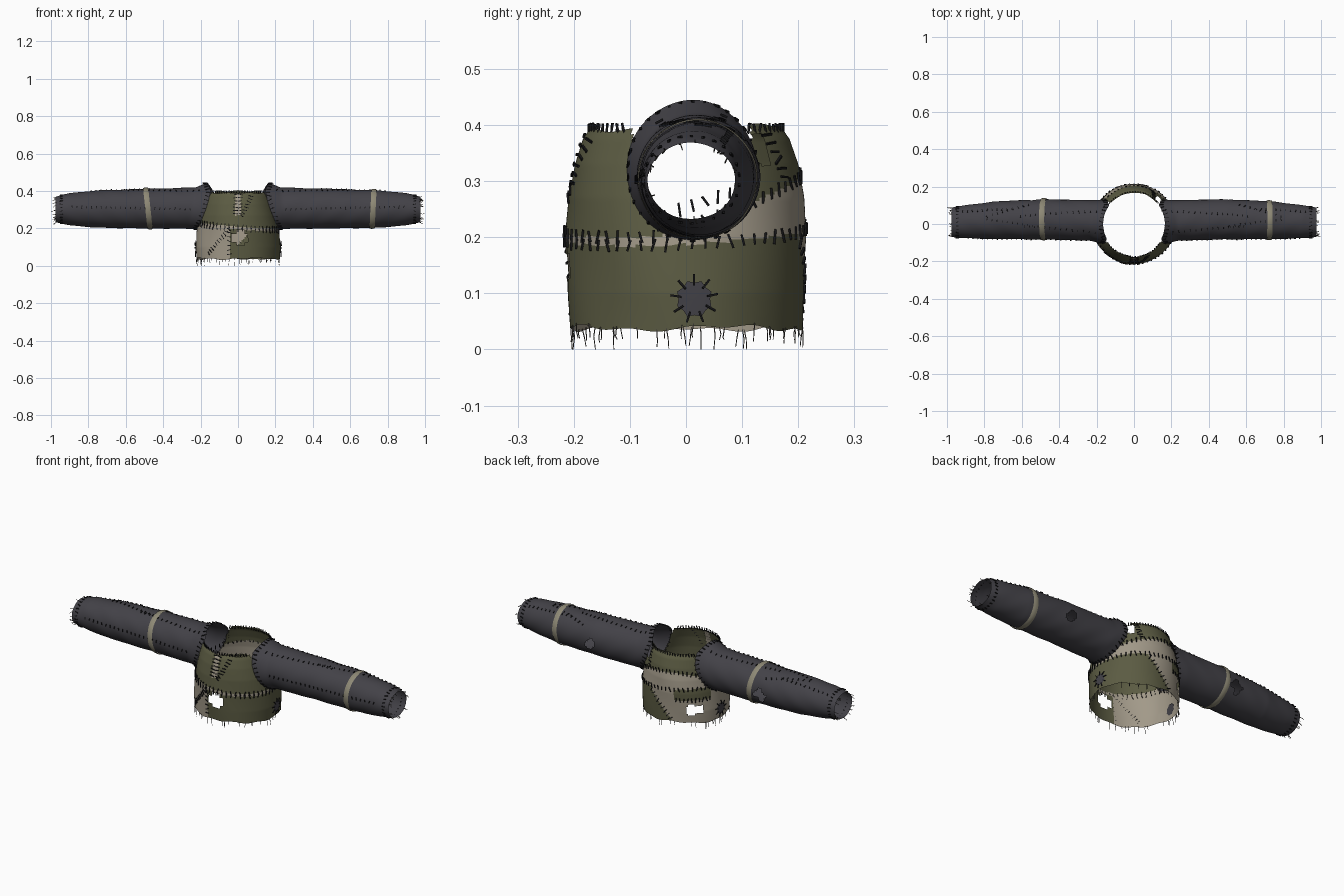
import bpy, bmesh, math, random
from mathutils import Vector

random.seed(4)
if "Cube" in bpy.data.objects:
    bpy.data.objects.remove(bpy.data.objects["Cube"])


def material(name, rgb):
    m = bpy.data.materials.new(name)
    m.use_nodes = True
    m.diffuse_color = (*rgb, 1)
    m.node_tree.nodes["Principled BSDF"].inputs["Base Color"].default_value = (*rgb, 1)
    return m


OLIVE = material("olive cloth", (0.105, 0.105, 0.055))
TAN = material("tan cloth", (0.36, 0.32, 0.25))
DARK = material("charcoal knit", (0.056, 0.054, 0.064))
BAND = material("khaki band", (0.27, 0.25, 0.18))
THREAD = material("black thread", (0.008, 0.008, 0.009))
FRAY = material("frayed thread", (0.05, 0.045, 0.04))


def finish(name, bm, mats, smooth=True):
    me = bpy.data.meshes.new(name)
    bmesh.ops.recalc_face_normals(bm, faces=bm.faces)
    for f in bm.faces:
        f.smooth = smooth
    bm.to_mesh(me)
    bm.free()
    for m in mats:
        me.materials.append(m)
    ob = bpy.data.objects.new(name, me)
    bpy.context.collection.objects.link(ob)
    return ob


def lookup(table, k):
    if k <= table[0][0]:
        return table[0][1:]
    for a, b in zip(table, table[1:]):
        if k <= b[0]:
            f = (k - a[0]) / (b[0] - a[0])
            return [p + (q - p) * f for p, q in zip(a[1:], b[1:])]
    return table[-1][1:]


def grid(point, rows, cols, rule):
    """Closed tube of quads; rule gives a material index, or None for a hole."""
    bm = bmesh.new()
    vs = [[bm.verts.new(point(i / rows, 2 * math.pi * j / cols)) for j in range(cols)]
          for i in range(rows + 1)]
    for i in range(rows):
        for j in range(cols):
            k = (j + 1) % cols
            quad = (vs[i][j], vs[i][k], vs[i + 1][k], vs[i + 1][j])
            c = sum((v.co for v in quad), Vector()) / 4
            m = rule(c, (i + .5) / rows, 2 * math.pi * (j + .5) / cols)
            if m is not None:
                bm.faces.new(quad).material_index = m
    bmesh.ops.delete(bm, geom=[v for v in bm.verts if not v.link_faces], context='VERTS')
    return bm


# Torso: height, half width, half depth
BODY = [(.03, .222, .207), (.1, .226, .21), (.2, .219, .215), (.27, .208, .21),
        (.33, .192, .199), (.375, .177, .184), (.4, .165, .167)]


def body(t, z, off=0):
    rx, ry = lookup(BODY, z)
    w = 1 + .006 * math.sin(5 * t + 20 * z)
    return Vector(((rx * w + off) * math.cos(t), (ry * w + off) * math.sin(t), z))


def hem(t):
    return .038 + .004 * math.sin(4 * t) + .003 * math.sin(11 * t + 1)


def body_grid(v, t):
    top = .395 + .006 * math.sin(t) + .003 * math.sin(9 * t)
    return body(t, hem(t) + (top - hem(t)) * v)


def strip_low(c):
    return .205 + .05 * c.y - .08 * c.x


def strip_high(c):
    return strip_low(c) + .015 + .3 * max(0, c.y + .05)


def body_rule(c, v, t):
    x, y, z = c
    deg = math.degrees(t)
    # armholes
    if ((y - .01) / .113) ** 2 + ((z - .32) / .123) ** 2 < .92 or (z > .32 and abs(y - .01) < .106):
        return None
    # torn holes: front, back right, left shoulder
    if y < 0 and (abs(x - .01) < .045 and abs(z - .15) < .022 or abs(x - .012) < .02 and abs(z - .15) < .04):
        return None
    if abs(deg - 135) < 11 and abs(z - .113) < .02 or abs(deg - 131) < 5 and abs(z - .113) < .03:
        return None
    if 32 < deg < 50 and .33 < z < .385:
        return None
    # patchwork
    if strip_low(c) < z < strip_high(c):
        return 1
    if z > strip_low(c):
        return 1 if y < 0 and abs(x) < .013 and .27 < z < .38 else 0
    if y < 0:
        return 1 if x < -.045 else 0
    if 108 < deg < 160 and .165 < z < .225:
        return 0
    return 1 if deg > 70 + (.2 - z) * 220 else 0


finish("torso", grid(body_grid, 64, 160, body_rule), [OLIVE, TAN])

# Sleeves: distance out, centre y and z, radius y and z
ARM = [(.19, .01, .32, .116, .125), (.25, .02, .308, .108, .11), (.5, .025, .306, .107, .106),
       (.75, .02, .303, .1, .1), (.9, .012, .303, .088, .086), (.95, .01, .302, .083, .075),
       (.975, .01, .3, .078, .068)]


def arm(side, d, a, off=0):
    cy, cz, ry, rz = lookup(ARM, d)
    w = 1 + .012 * math.sin(37 * d + 2 * a) * math.sin(3 * a + 9 * d)
    y = cy + (ry * w + off) * math.cos(a)
    z = cz + (rz * w + off) * math.sin(a)
    bx, by = lookup(BODY, z)
    start = bx * math.sqrt(max(.1, 1 - (y / by) ** 2))
    return Vector((side * (d + (start - .19) * max(0, 1 - (d - .19) / .25)), y, z))


def arm_rule(side):
    elbow = .5 if side > 0 else .54

    def rule(c, v, a):
        da = (a + .15 + math.pi) % (2 * math.pi) - math.pi
        torn = abs(abs(c.x) - elbow) / .035 + abs(da) / .4 < 1 + .25 * math.sin(9 * a + 80 * c.x)
        return None if torn else 0
    return rule


for side, name, band in ((1, "left", .722), (-1, "right", .482)):
    finish(name + "_sleeve", grid(lambda v, a: arm(side, .19 + .785 * v, a), 80, 64, arm_rule(side)), [DARK])
    slant = .05 if side > 0 else .12
    finish(name + "_band", grid(
        lambda v, a: arm(side, band - .014 + .028 * v + slant * .1 * math.sin(a), a, .004 + .002 * math.sin(math.pi * v)),
        4, 64, lambda c, v, a: 0), [BAND])


# Stitches and loose threads: thin bars gathered in two meshes
stitches, threads = bmesh.new(), bmesh.new()


def bar(bm, a, b, w):
    axis = (b - a).normalized()
    u = axis.orthogonal().normalized() * w
    n = axis.cross(u)
    ends = [[bm.verts.new(p + q) for q in (u, n, -u, -n)] for p in (a, b)]
    for i in range(4):
        j = (i + 1) % 4
        bm.faces.new((ends[0][i], ends[0][j], ends[1][j], ends[1][i]))
    bm.faces.new(ends[0][::-1])
    bm.faces.new(ends[1])


def seam(path, n, centre, length=.022):
    """Cross stitches along path(u), u from 0 to 1, facing away from centre(p)."""
    for i in range(n):
        u = (i + .5) / n
        p = path(u)
        tangent = (path(u + .01) - path(u - .01)).normalized()
        normal = (p - centre(p)).normalized()
        across = tangent.cross(normal).normalized() + tangent * random.uniform(-.4, .4)
        half = across * length * random.uniform(.4, .6)
        bar(stitches, p - half + normal * .002, p + half + normal * .002, .0028)


def spine(p):
    return Vector((0, 0, p.z))


def arm_core(p):
    return Vector((p.x, .015, .305))


def on_strip(edge):
    def path(u):
        t = 2 * math.pi * u
        return body(t, edge(body(t, .22)))
    return path


def line(t0, z0, t1, z1):
    return lambda u: body(math.radians(t0 + (t1 - t0) * u), z0 + (z1 - z0) * u)


seam(on_strip(strip_low), 58, spine)
seam(on_strip(strip_high), 58, spine)
for t0, z0, t1, z1, n in ((-135, .06, -101, .2, 11), (-94, .27, -94, .39, 7), (-86, .27, -86, .39, 7),
                          (-86, .26, -66, .38, 8), (104, .05, 70, .2, 9), (108, .165, 160, .165, 10),
                          (60, .3, 52, .39, 6), (-102, .05, -102, .19, 6)):
    seam(line(t0, z0, t1, z1), n, spine)
for t0 in (-142, 38):
    seam(line(t0, .394, t0 + 104, .394), 22, spine, .016)

for side in (1, -1):
    seam(lambda u: arm(side, .2, 2 * math.pi * u), 34, arm_core)
    seam(lambda u: arm(side, .945, 2 * math.pi * u), 26, arm_core, .014)
    for a0, a1, d0, d1 in ((2.2, 1.9, .22, .6), (1.1, 1.4, .22, .62), (1.95, 1.5, .5, .8), (.7, 1.4, .55, .8),
                           (1.0, .9, .64, .93), (3.2, 3, .25, .9)):
        seam(lambda u: arm(side, d0 + (d1 - d0) * u, a0 + (a1 - a0) * u), int((d1 - d0) / .026), arm_core, .012)
    # frayed cuff
    for i in range(22):
        a = random.uniform(0, 6.28)
        p = arm(side, .972, a)
        q = p + Vector((side * random.uniform(.01, .02), random.uniform(-.006, .006), random.uniform(-.014, .006)))
        if i == 0:
            q.x = side * .999
        bar(threads, p, q, .0013)

# Frayed hem
for i in range(46):
    t = random.uniform(0, 6.28)
    p = body(t, hem(t) + .004)
    q = p + Vector((random.uniform(-.004, .004), random.uniform(-.004, .004), -random.uniform(.008, .022)))
    r = q + Vector((random.uniform(-.003, .003), random.uniform(-.003, .003), 0))
    r.z = max(0, q.z - random.uniform(.002, .02)) if i % 8 else 0
    bar(threads, p, q, .0013)
    bar(threads, q, r, .0011)

# Round side patches, inside and outside, with radial stitches
for t0, name in ((.07, "left"), (math.pi - .07, "right")):
    for off, layer in ((.004, "outer"), (-.004, "inner")):
        bm = bmesh.new()
        hub = bm.verts.new(body(t0, .09, off))
        rim = []
        for i in range(16):
            a, r = i * math.pi / 8, .034 if i % 2 else .029
            rim.append(bm.verts.new(body(t0 + r * math.cos(a) / .22, .09 + r * math.sin(a), off)))
        for i in range(16):
            bm.faces.new((hub, rim[i], rim[(i + 1) % 16]))
        finish(name + "_patch_" + layer, bm, [DARK])
    for i in range(9):
        a = i * 2 * math.pi / 9 + .2
        ends = [body(t0 + r * math.cos(a) / .22, .09 + r * math.sin(a), .006) for r in (.024, .044)]
        bar(stitches, *ends, .0026)

finish("stitches", stitches, [THREAD], False)
finish("loose_threads", threads, [FRAY], False)
